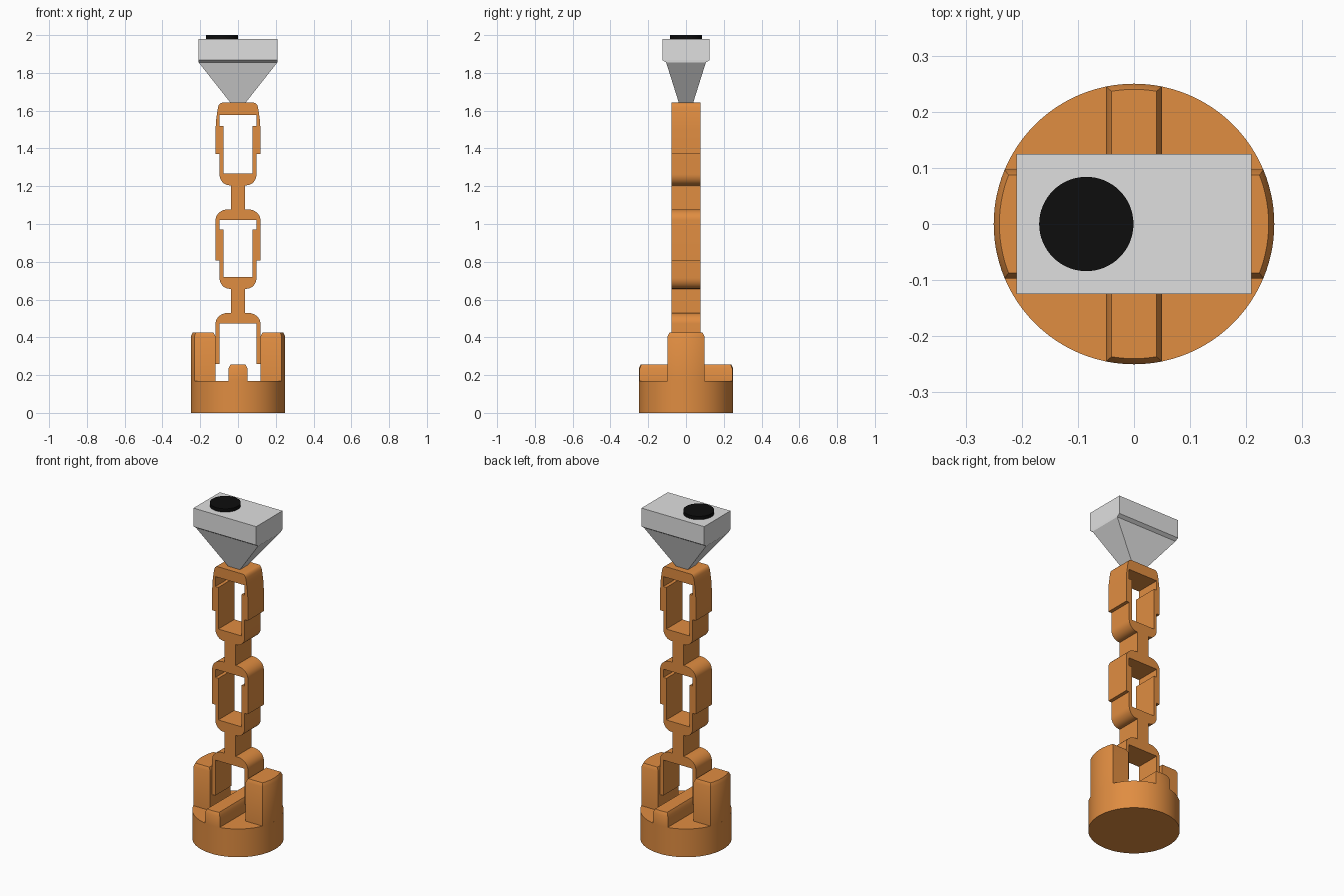
import bpy, bmesh, math

if "Cube" in bpy.data.objects:
    bpy.data.objects.remove(bpy.data.objects["Cube"])


def material(name, rgb):
    m = bpy.data.materials.new(name)
    m.diffuse_color = (*rgb, 1)
    m.use_nodes = True
    m.node_tree.nodes["Principled BSDF"].inputs["Base Color"].default_value = m.diffuse_color
    return m


ORANGE = material("orange plastic", (0.745, 0.266, 0.053))
GREY = material("light grey", (0.74, 0.74, 0.74))
BLACK = material("black", (0.004, 0.004, 0.004))


def finish(bm, name, mat, smooth=True):
    bmesh.ops.recalc_face_normals(bm, faces=bm.faces)
    me = bpy.data.meshes.new(name)
    bm.to_mesh(me)
    bm.free()
    me.materials.append(mat)
    ob = bpy.data.objects.new(name, me)
    bpy.context.collection.objects.link(ob)
    if smooth:
        bpy.ops.object.select_all(action='DESELECT')
        ob.select_set(True)
        bpy.context.view_layer.objects.active = ob
        bpy.ops.object.shade_smooth_by_angle(angle=math.radians(30))
    return ob


def arc(cx, cy, rx, ry, a0, a1, n):
    """Points on an ellipse arc, angles in degrees."""
    out = []
    for i in range(n + 1):
        a = math.radians(a0 + (a1 - a0) * i / n)
        out.append((cx + rx * math.cos(a), cy + ry * math.sin(a)))
    return out


def prism(bm, pts, lift):
    """Extrude a closed outline of 3D points by a vector; returns the far face."""
    face = bm.faces.new([bm.verts.new(p) for p in pts])
    res = bmesh.ops.extrude_face_region(bm, geom=[face], use_keep_orig=True)
    verts = [g for g in res["geom"] if isinstance(g, bmesh.types.BMVert)]
    bmesh.ops.translate(bm, verts=verts, vec=lift)
    return next(g for g in res["geom"] if isinstance(g, bmesh.types.BMFace))


def cylinder(name, mat, x, r, z0, z1, n):
    bm = bmesh.new()
    prism(bm, [(px, py, z0) for px, py in arc(x, 0, r, r, 0, 360, n)[:-1]], (0, 0, z1 - z0))
    finish(bm, name, mat)


def chamfered_block(name, outline, z0, z1, side=0.01, drop=0.02):
    """Upright block whose top rim is chamfered."""
    bm = bmesh.new()
    top = prism(bm, [(x, y, z0) for x, y in outline], (0, 0, z1 - drop - z0))
    bm.normal_update()
    bmesh.ops.recalc_face_normals(bm, faces=bm.faces)
    bmesh.ops.inset_individual(bm, faces=[top], thickness=side, use_even_offset=True)
    for v in top.verts:
        v.co.z += drop
    finish(bm, name, ORANGE)


def mirrored_link(name, half):
    """Extrude a half profile (x, z), mirrored across x = 0, through the depth."""
    full = half + [(-x, z) for x, z in reversed(half) if x > 1e-6]
    bm = bmesh.new()
    prism(bm, [(x, -0.076, z) for x, z in full], (0, 0.152, 0))
    finish(bm, name, ORANGE)


# round base with cross ridge and two side towers
R = 0.25
cylinder("base", ORANGE, 0, R, 0, 0.17, 96)
a = math.degrees(math.asin(0.05 / R))
chamfered_block("cross_ridge", arc(0, 0, R, R, 90 - a, 90 + a, 6)
                + arc(0, 0, R, R, 270 - a, 270 + a, 6), 0.17, 0.255)
b = math.degrees(math.asin(0.097 / R))
for s, side in ((0, "right"), (180, "left")):
    inner = 0.119 if s == 0 else -0.119
    ysign = 1 if s == 0 else -1
    chamfered_block(side + "_tower", arc(0, 0, R, R, s - b, s + b, 14)
                    + [(inner, 0.097 * ysign), (inner, -0.097 * ysign)], 0.17, 0.425)

# two chain links: clip below, stem, cup above
OUT, MID, IN = 0.119, 0.098, 0.078
for i, z in enumerate((0, 0.548)):
    link = [(0, 0.472), (MID, 0.472), (MID, 0.258), (OUT, 0.258)]
    link += arc(0.05, 0.472, OUT - 0.05, 0.058, 0, 90, 10)
    link += [(0.038, 0.53), (0.038, 0.657)]
    link += arc(0.045, 0.715, MID - 0.045, 0.058, -90, 0, 10)
    link += [(MID, 0.97), (IN, 0.97), (IN, 0.719), (0, 0.719)]
    mirrored_link("link_%d" % (i + 1), [(x, pz + z) for x, pz in link])

# top clip closing the chain
cap = [(0, 1.578), (MID, 1.578), (MID, 1.37), (OUT, 1.37), (OUT, 1.5), (0.116, 1.55),
       (0.109, 1.6)] + arc(0.084, 1.612, 0.022, 0.03, 15, 90, 5) + [(0, 1.642)]
mirrored_link("top_clip", cap)

# flared neck and box head, as stacked rectangular sections
bm = bmesh.new()
rings = []
for z, hx, hy in ((1.642, 0.04, 0.038), (1.855, 0.208, 0.105),
                  (1.868, 0.209, 0.125), (1.98, 0.209, 0.125)):
    rings.append([bm.verts.new((sx * hx, sy * hy, z))
                  for sx, sy in ((-1, -1), (1, -1), (1, 1), (-1, 1))])
for lo, hi in zip(rings, rings[1:]):
    for k in range(4):
        n = (k + 1) % 4
        bm.faces.new((lo[k], lo[n], hi[n], hi[k]))
bm.faces.new(rings[0])
bm.faces.new(rings[-1])
finish(bm, "head", GREY, smooth=False)

# button on the head
cylinder("button", BLACK, -0.085, 0.084, 1.98, 2.0, 64)
